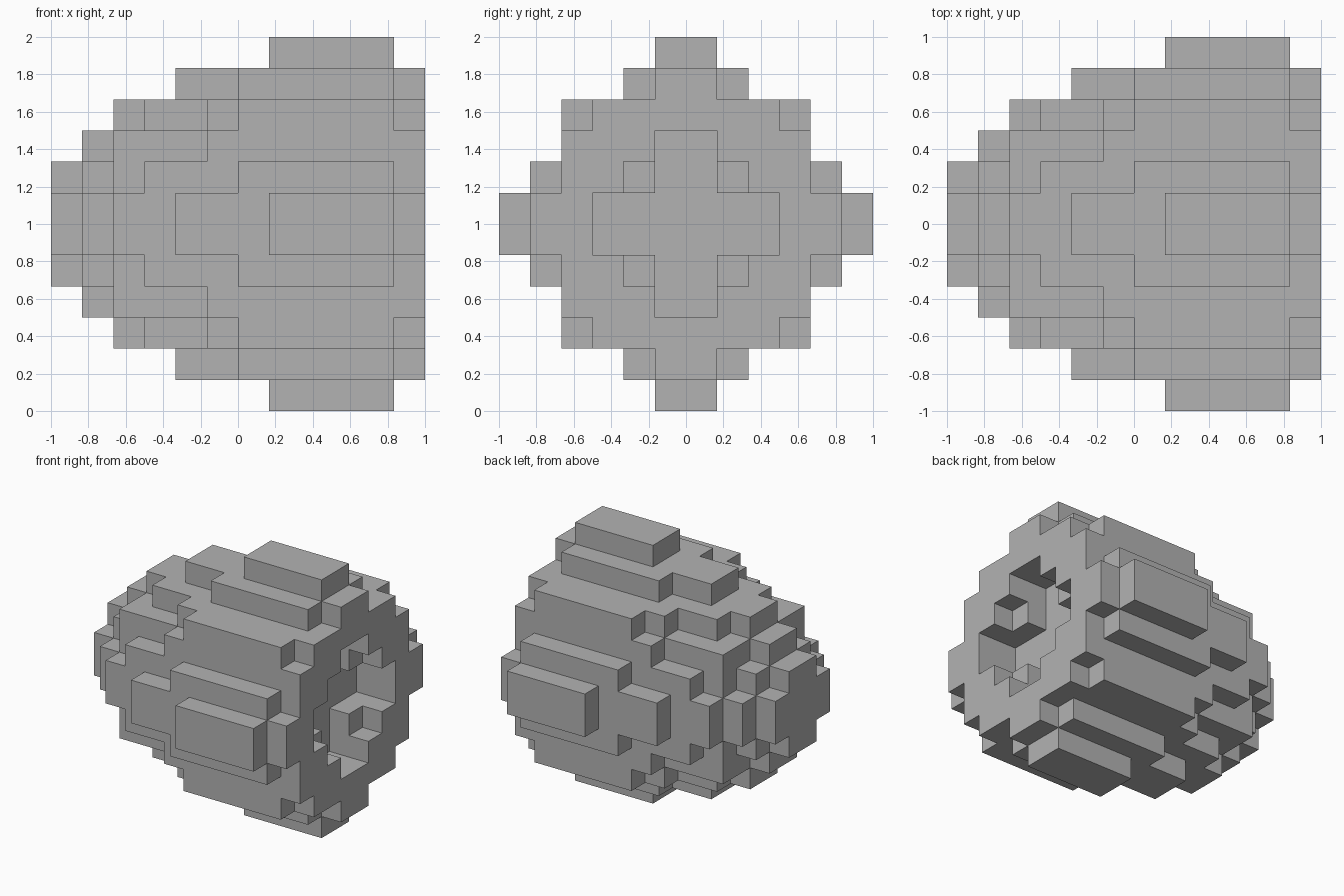
import bpy
import bmesh
from mathutils import Vector

cube = bpy.data.objects.get("Cube")
if cube:
    bpy.data.objects.remove(cube, do_unlink=True)

CELL = 1 / 6

# Plain grey stone
grey = bpy.data.materials.new("grey_stone")
grey.use_nodes = True
colour = (0.45, 0.45, 0.45, 1)
grey.diffuse_color = colour
grey.node_tree.nodes["Principled BSDF"].inputs["Base Color"].default_value = colour

# Where each column of blocks starts along x, keyed by its two distances from the axis
START = {(1, 1): -6, (2, 1): -6, (2, 2): -5,
         (3, 1): -5, (3, 2): -4, (3, 3): -4,
         (4, 1): -4, (4, 2): -3, (4, 3): -1, (4, 4): 0,
         (5, 1): -2, (5, 2): 0, (6, 1): 1}

# Columns stopping short of the flat end: outer steps, and the sunken socket
END = {(6, 1): 5, (5, 2): 5, (4, 4): 5,
       (1, 1): 4, (2, 1): 4, (3, 1): 4, (2, 2): 5}


def ring(i):
    """Distance of a block from the axis, counted from one."""
    return i + 1 if i >= 0 else -i


# Fill the block grid, symmetric about the x axis
blocks = set()
for j in range(-6, 6):
    for k in range(-6, 6):
        key = tuple(sorted((ring(j), ring(k)), reverse=True))
        if key in START:
            for i in range(START[key], END.get(key, 6)):
                blocks.add((i, j, k))

# Skin the exposed block sides
bm = bmesh.new()
corners = {}


def vert(p):
    key = tuple(round(c) for c in p)
    if key not in corners:
        x, y, z = key
        corners[key] = bm.verts.new((x * CELL, y * CELL, z * CELL + 1))
    return corners[key]


for block in blocks:
    for axis in range(3):
        for side in (0, 1):
            step = list(block)
            step[axis] += 2 * side - 1
            if tuple(step) in blocks:
                continue
            u, v = Vector((0, 0, 0)), Vector((0, 0, 0))
            u[(axis + 1) % 3] = 1
            v[(axis + 2) % 3] = 1
            base = Vector(block)
            base[axis] += side
            loop = [base, base + u, base + u + v, base + v]
            if not side:
                loop.reverse()
            bm.faces.new([vert(p) for p in loop])

# Merge the flat areas into large faces
bmesh.ops.dissolve_limit(bm, angle_limit=0.01, verts=bm.verts[:], edges=bm.edges[:])

mesh = bpy.data.meshes.new("stepped_boulder")
bm.to_mesh(mesh)
bm.free()
mesh.materials.append(grey)
boulder = bpy.data.objects.new("stepped_boulder", mesh)
bpy.context.collection.objects.link(boulder)
